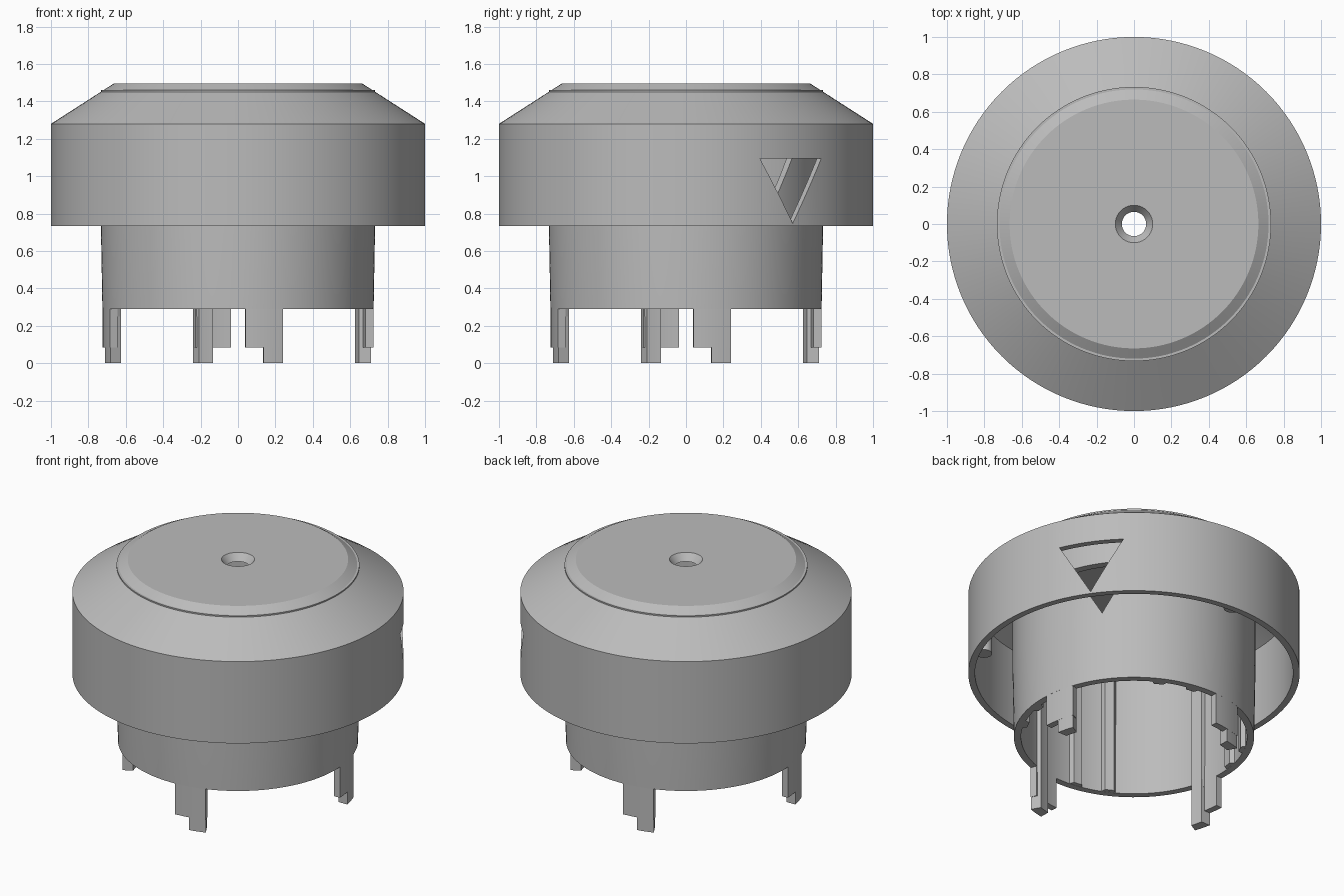
import bpy, bmesh
from math import sin, cos, pi, radians
from mathutils import Matrix

cube = bpy.data.objects.get("Cube")
if cube:
    bpy.data.objects.remove(cube, do_unlink=True)

grey = bpy.data.materials.new("plain grey")
grey.use_nodes = True
colour = (0.5, 0.5, 0.5, 1)
grey.diffuse_color = colour
grey.node_tree.nodes["Principled BSDF"].inputs["Base Color"].default_value = colour


def finish(name, bm):
    bmesh.ops.remove_doubles(bm, verts=bm.verts, dist=1e-5)
    bmesh.ops.recalc_face_normals(bm, faces=bm.faces)
    mesh = bpy.data.meshes.new(name)
    bm.to_mesh(mesh)
    bm.free()
    ob = bpy.data.objects.new(name, mesh)
    bpy.context.collection.objects.link(ob)
    mesh.materials.append(grey)
    return ob


def smooth(ob):
    bpy.ops.object.select_all(action='DESELECT')
    ob.select_set(True)
    bpy.context.view_layer.objects.active = ob
    bpy.ops.object.shade_smooth_by_angle(angle=radians(25))


def lathe(name, profile, steps=128):
    """Spin a closed (radius, height) outline around z."""
    bm = bmesh.new()
    rings = [[bm.verts.new((r * cos(2 * pi * i / steps), r * sin(2 * pi * i / steps), z))
              for r, z in profile] for i in range(steps)]
    n = len(profile)
    for i in range(steps):
        a, b = rings[i], rings[(i + 1) % steps]
        for j in range(n):
            k = (j + 1) % n
            bm.faces.new((a[j], b[j], b[k], a[k]))
    return finish(name, bm)


def prism(name, points, z0, z1):
    """Extrude a flat outline upwards."""
    bm = bmesh.new()
    face = bm.faces.new([bm.verts.new((x, y, z0)) for x, y in points])
    top = bmesh.ops.extrude_face_region(bm, geom=[face])["geom"]
    for v in top:
        if isinstance(v, bmesh.types.BMVert):
            v.co.z = z1
    return finish(name, bm)


def sector(name, a0, a1, r0, r1, z0, z1, taper=0, steps=6):
    """Block following the round wall; taper narrows its inner side (degrees)."""
    def arc(r, b0, b1):
        return [(r * cos(t), r * sin(t)) for t in
                (radians(b0 + (b1 - b0) * i / steps) for i in range(steps + 1))]
    pts = arc(r1, a0, a1) + arc(r0, a1 - taper, a0 + taper)
    ob = prism(name, pts, z0, z1)
    smooth(ob)
    return ob


# Outer hood with sloped shoulder and countersunk centre hole
hood = lathe("hood", [(1, 0.735), (1, 1.28), (0.665, 1.495), (0.1, 1.495),
                      (0.065, 1.45), (0.65, 1.45), (0.96, 1.255), (0.96, 0.735)])

# Inner sleeve hanging from the hood
sleeve = lathe("sleeve", [(0.725, 0.29), (0.733, 0.735), (0.733, 1.46),
                          (0.685, 1.46), (0.682, 0.29)])

# Triangular window through both walls on one side
half = 0.2
bm = bmesh.new()
outer = [bm.verts.new((1.2, y, z)) for y, z in ((-half, 1.095), (half, 1.095), (0, 0.748))]
face = bm.faces.new(outer)
for v in bmesh.ops.extrude_face_region(bm, geom=[face])["geom"]:
    if isinstance(v, bmesh.types.BMVert):
        v.co.x = 0.4
bmesh.ops.rotate(bm, verts=bm.verts, matrix=Matrix.Rotation(radians(34.8), 3, 'Z'))
cutter = finish("window_cutter", bm)
cutter.hide_render = True
for ob in (hood, sleeve):
    mod = ob.modifiers.new("window", 'BOOLEAN')
    mod.operation = 'DIFFERENCE'
    mod.solver = 'EXACT'
    mod.object = cutter
    smooth(ob)
    bpy.ops.object.modifier_apply(modifier="window")
    smooth(ob)
bpy.data.objects.remove(cutter, do_unlink=True)

# Four stepped legs, with ribs running up inside the sleeve
for i in range(4):
    a = 90 * i
    sector(f"leg_{i + 1}", a + 3.2, a + 19.4, 0.682, 0.7245, 0.085, 0.3)
    sector(f"leg_foot_{i + 1}", a + 10.8, a + 19.4, 0.66, 0.7235, 0, 0.3, taper=1)
    sector(f"leg_rib_{i + 1}", a + 11, a + 19.3, 0.66, 0.69, 0.25, 1.455, taper=1)
    for j, b in enumerate((63, 81)):
        sector(f"wall_rib_{i + 1}_{j + 1}", a + b - 4, a + b + 4, 0.655, 0.69, 0.291, 1.455, taper=1.5)

# Three screw posts inside the hood wall
for i in range(3):
    t = radians(90 + 120 * i)
    pts = [(0.92 * cos(t) + 0.05 * cos(2 * pi * k / 20),
            0.92 * sin(t) + 0.05 * sin(2 * pi * k / 20)) for k in range(20)]
    smooth(prism(f"screw_post_{i + 1}", pts, 0.78, 1.26))
